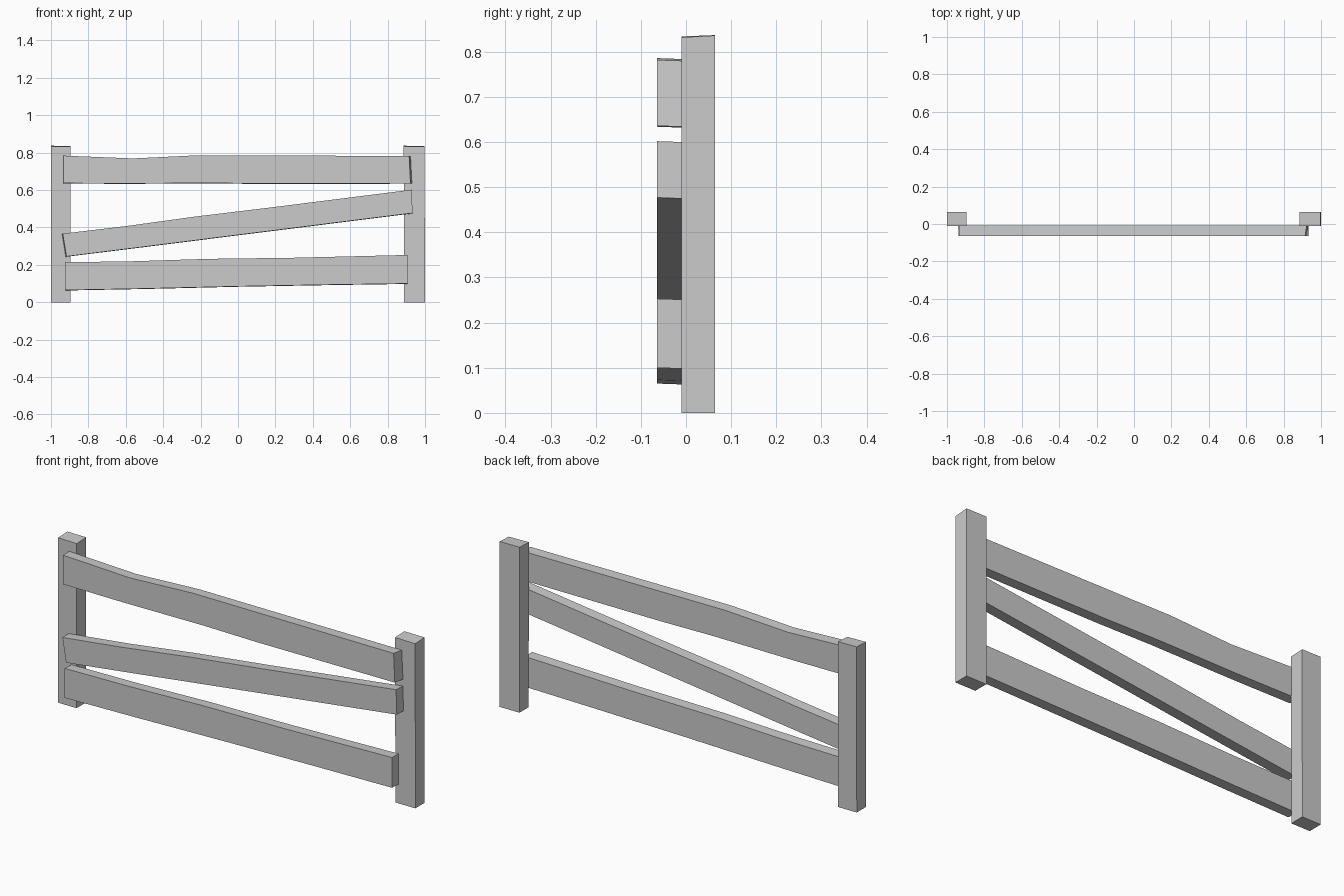
import bpy, bmesh

if "Cube" in bpy.data.objects:
    bpy.data.objects.remove(bpy.data.objects["Cube"])


def prism(name, front, back):
    """Solid between two matching outlines (lists of xyz)."""
    bm = bmesh.new()
    a = [bm.verts.new(p) for p in front]
    b = [bm.verts.new(p) for p in back]
    n = len(a)
    bm.faces.new(a)
    bm.faces.new(b[::-1])
    for i in range(n):
        j = (i + 1) % n
        bm.faces.new((a[j], a[i], b[i], b[j]))
    bmesh.ops.recalc_face_normals(bm, faces=bm.faces)
    me = bpy.data.meshes.new(name)
    bm.to_mesh(me)
    bm.free()
    ob = bpy.data.objects.new(name, me)
    bpy.context.collection.objects.link(ob)
    return ob


def rail(name, top, bottom, left_shift=0.0, right_shift=0.0):
    """Hand-cut board: top and bottom edges in xz, both left to right.
    The shifts skew the end cuts at the back face."""
    outline = top + bottom[::-1]
    ends = {top[0]: left_shift, bottom[0]: left_shift,
            top[-1]: right_shift, bottom[-1]: right_shift}
    front = [(x, -0.064, z) for x, z in outline]
    back = [(x + ends.get((x, z), 0), -0.009, z - 0.002) for x, z in outline]
    prism(name, front, back)


def post(name, x0, x1, lean):
    """Square upright, slightly out of true at the top."""
    y0, y1 = -0.01, 0.064
    low = [(x0, y0, 0), (x1, y0, 0), (x1, y1, 0), (x0, y1, 0)]
    high = [(x0 - lean, y0, 0.834), (x1 - lean, y0, 0.832),
            (x1 - lean, y1, 0.836), (x0 - lean, y1, 0.837)]
    prism(name, low, high)


# Uprights
post("left_post", -1.0, -0.896, -0.001)
post("right_post", 0.887, 0.999, 0.001)

# Boards nailed to the front of the posts
rail("top_rail",
     [(-0.934, 0.784), (-0.56, 0.769), (-0.21, 0.786), (0.915, 0.782)],
     [(-0.934, 0.637), (-0.6, 0.635), (-0.15, 0.638), (0.15, 0.634), (0.922, 0.636)],
     -0.003, 0.008)
rail("diagonal_rail",
     [(-0.937, 0.367), (-0.6, 0.407), (-0.23, 0.458), (0.2, 0.51), (0.929, 0.602)],
     [(-0.917, 0.245), (-0.5, 0.297), (0.0, 0.36), (0.933, 0.477)],
     -0.004)
rail("bottom_rail",
     [(-0.925, 0.214), (-0.57, 0.219), (-0.16, 0.232), (0.3, 0.238), (0.906, 0.253)],
     [(-0.925, 0.065), (-0.5, 0.073), (0.0, 0.085), (0.5, 0.094), (0.906, 0.1)])
